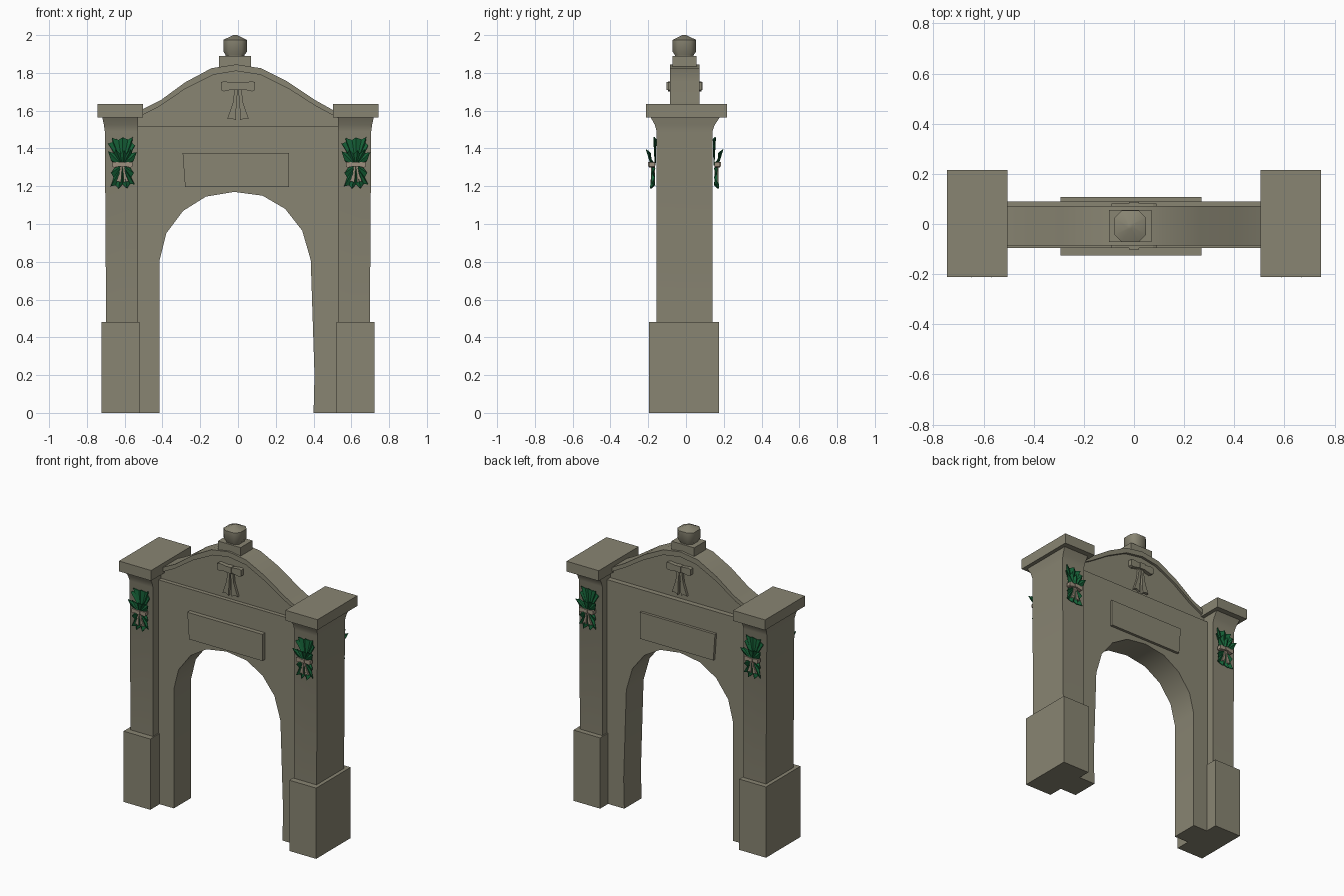
import bpy
import bmesh
import math

cube = bpy.data.objects.get("Cube")
if cube:
    bpy.data.objects.remove(cube, do_unlink=True)


def material(name, rgb):
    m = bpy.data.materials.new(name)
    m.use_nodes = True
    m.diffuse_color = (*rgb, 1)
    m.node_tree.nodes["Principled BSDF"].inputs["Base Color"].default_value = (*rgb, 1)
    return m


STONE = material("stone", (0.25, 0.235, 0.17))
GREEN = material("leaf_green", (0.008, 0.125, 0.04))
RIBBON = material("ribbon_beige", (0.34, 0.28, 0.21))


def finish(name, bm, mat, smooth=0, closed=True):
    if closed:
        bmesh.ops.recalc_face_normals(bm, faces=bm.faces)
    me = bpy.data.meshes.new(name)
    bm.to_mesh(me)
    bm.free()
    me.materials.append(mat)
    if smooth:
        me.shade_smooth()
        me.set_sharp_from_angle(angle=math.radians(smooth))
    ob = bpy.data.objects.new(name, me)
    bpy.context.collection.objects.link(ob)
    return ob


def prism(name, outline, y0, y1, mat=STONE, smooth=0):
    """Extrude an x-z outline from y0 to y1."""
    bm = bmesh.new()
    face = bm.faces.new([bm.verts.new((x, y0, z)) for x, z in outline])
    ext = bmesh.ops.extrude_face_region(bm, geom=[face], use_keep_orig=True)
    for v in ext["geom"]:
        if isinstance(v, bmesh.types.BMVert):
            v.co.y = y1
    return finish(name, bm, mat, smooth)


def loft(name, rings, mat=STONE, smooth=0):
    """Skin a stack of closed rings and cap both ends."""
    bm = bmesh.new()
    loops = [[bm.verts.new(p) for p in ring] for ring in rings]
    n = len(loops[0])
    for a, b in zip(loops, loops[1:]):
        for i in range(n):
            j = (i + 1) % n
            bm.faces.new((a[i], a[j], b[j], b[i]))
    bm.faces.new(loops[0])
    bm.faces.new(loops[-1])
    return finish(name, bm, mat, smooth)


def rect(x0, x1, y0, y1, z):
    return [(x0, y0, z), (x1, y0, z), (x1, y1, z), (x0, y1, z)]


def box(name, x0, x1, y0, y1, z0, z1):
    return loft(name, [rect(x0, x1, y0, y1, z0), rect(x0, x1, y0, y1, z1)])


# Arched wall
arch = [(-0.415, 0), (-0.415, 0.81), (-0.38, 0.95), (-0.29, 1.07), (-0.17, 1.145),
        (-0.02, 1.17), (0.13, 1.15), (0.25, 1.08), (0.34, 0.965), (0.385, 0.81),
        (0.405, 0.2), (0.4, 0)]
prism("arched_wall", [(-0.6, 0), *arch, (0.6, 0), (0.6, 1.52), (-0.6, 1.52)],
      -0.095, 0.09, smooth=30)

# Curved gable with raised rim and recessed panel
outer = [(-0.56, 1.58), (-0.5, 1.61), (-0.41, 1.655), (-0.28, 1.75), (-0.14, 1.825),
         (-0.01, 1.845), (0.12, 1.825), (0.26, 1.755), (0.41, 1.655), (0.5, 1.605), (0.56, 1.575)]
inner = [(-0.56, 1.55), (-0.42, 1.62), (-0.28, 1.715), (-0.13, 1.79), (-0.01, 1.81),
         (0.12, 1.79), (0.27, 1.715), (0.41, 1.625), (0.56, 1.545)]
prism("gable_rim", outer + inner[::-1], -0.085, 0.072, smooth=35)
prism("gable_panel", [(-0.56, 1.5), *inner, (0.56, 1.5)], -0.068, 0.055)

# Blank sign plates, one slab through the wall
prism("sign_plate", [(-0.28, 1.195), (0.27, 1.195), (0.27, 1.375), (-0.293, 1.375)],
      -0.125, 0.108)

# Finial
FX, FY = -0.015, -0.009
box("finial_block", -0.1, 0.07, -0.072, 0.055, 1.82, 1.89)


def octagon(r, z):
    k = r * 0.55
    flat = [(r, -k), (r, k), (k, r), (-k, r), (-r, k), (-r, -k), (-k, -r), (k, -r)]
    return [(FX + x, FY + y, z) for x, y in flat]


loft("finial_ball", [octagon(r, z) for r, z in
                     ((0.05, 1.88), (0.05, 1.895), (0.062, 1.912), (0.062, 1.975), (0.01, 2.0))],
     smooth=50)


# Pillars
def pillar(side, s):
    def span(a, b):
        return min(s * a, s * b), max(s * a, s * b)

    box(side + "_pillar_base", *span(0.522, 0.723), -0.195, 0.175, 0, 0.48)
    box(side + "_pillar_cap", *span(0.504, 0.745), -0.212, 0.216, 1.565, 1.635)
    rings = []
    for z, out, y0, y1 in ((0.01, 0.695, -0.155, 0.14), (1.49, 0.705, -0.155, 0.14),
                           (1.525, 0.71, -0.165, 0.152), (1.57, 0.72, -0.19, 0.182)):
        rings.append(rect(*span(0.53, out), y0, y1, z))
    loft(side + "_pillar_shaft", rings, smooth=40)


pillar("right", -1)
pillar("left", 1)


# Ribbon bow: two loops, knot and two forked tails
LOOP = [(0.015, -0.015), (0.075, -0.028), (0.09, -0.02), (0.09, 0.02), (0.075, 0.025), (0.015, 0.018)]
TAIL = [(0.0, -0.01), (0.018, -0.015), (0.028, -0.09), (0.057, -0.175), (0.035, -0.17),
        (0.012, -0.182), (0.008, -0.09)]
KNOT = [(-0.02, -0.02), (0.02, -0.02), (0.02, 0.022), (-0.02, 0.022)]


def bow(name, cx, cz, y, s, depth, mat, k=1.0, tail=1.0):
    def place(pts, m=1, kz=1.0):
        return [(cx + m * k * x, cz + k * kz * z) for x, z in pts]

    for tag, m in (("a", -1), ("b", 1)):
        prism(f"{name}_loop_{tag}", place(LOOP, m), y, y + s * depth * 0.85, mat)
        prism(f"{name}_tail_{tag}", place(TAIL, m, tail), y, y + s * depth * 0.6, mat)
    prism(name + "_knot", place(KNOT), y, y + s * depth, mat)


bow("gable_bow_front", 0, 1.73, -0.06, -1, 0.042, STONE)
bow("gable_bow_back", 0, 1.73, 0.05, 1, 0.037, STONE)


# Pleated fan of evergreen leaves around a central point
def fan(name, cx, cz, y, s, root, rim):
    bm = bmesh.new()
    a = bm.verts.new((cx, y + s * root, cz))
    vs = [bm.verts.new((cx + x, y + s * d, cz + z)) for x, z, d in rim]
    for p, q in zip(vs, vs[1:]):
        bm.faces.new((a, p, q))
    ob = finish(name, bm, GREEN, closed=False)
    mod = ob.modifiers.new("thickness", "SOLIDIFY")
    mod.thickness = 0.005
    mod.offset = 0


TOP = [(-0.04, 0.06, 0.01), (-0.075, 0.115, 0.015), (-0.05, 0.125, 0.006), (-0.055, 0.145, 0.015),
       (-0.02, 0.135, 0.006), (0.0, 0.148, 0.018), (0.03, 0.138, 0.006), (0.055, 0.15, 0.015),
       (0.05, 0.12, 0.008), (0.065, 0.105, 0.015), (0.045, 0.06, 0.01)]
MIDDLE = [(-0.045, 0.01, 0.015), (-0.06, 0.03, 0.03), (-0.076, 0.075, 0.045), (-0.045, 0.065, 0.035),
          (-0.035, 0.085, 0.058), (-0.012, 0.06, 0.035), (0.008, 0.08, 0.055), (0.022, 0.06, 0.035),
          (0.045, 0.085, 0.058), (0.05, 0.065, 0.035), (0.076, 0.07, 0.045), (0.06, 0.03, 0.03),
          (0.045, 0.01, 0.015)]
BOTTOM = [(0.04, -0.015, 0.01), (0.06, -0.04, 0.025), (0.045, -0.065, 0.012), (0.064, -0.1, 0.028),
          (0.04, -0.098, 0.014), (0.025, -0.122, 0.035), (0.0, -0.1, 0.014), (-0.02, -0.123, 0.032),
          (-0.035, -0.105, 0.012), (-0.062, -0.11, 0.026), (-0.045, -0.065, 0.012),
          (-0.06, -0.04, 0.025), (-0.04, -0.015, 0.01)]

for side, cx in (("right", -0.612), ("left", 0.624)):
    for face, y, s in (("front", -0.153, -1), ("back", 0.138, 1)):
        tag = f"{side}_{face}"
        fan(tag + "_spray_top", cx, 1.31, y, s, 0.01, TOP)
        fan(tag + "_spray_middle", cx, 1.31, y, s, 0.03, MIDDLE)
        fan(tag + "_spray_bottom", cx, 1.31, y, s, 0.025, BOTTOM)
        bow(tag + "_spray_bow", cx, 1.315, y + s * 0.012, s, 0.035, RIBBON, 0.58, 0.9)
